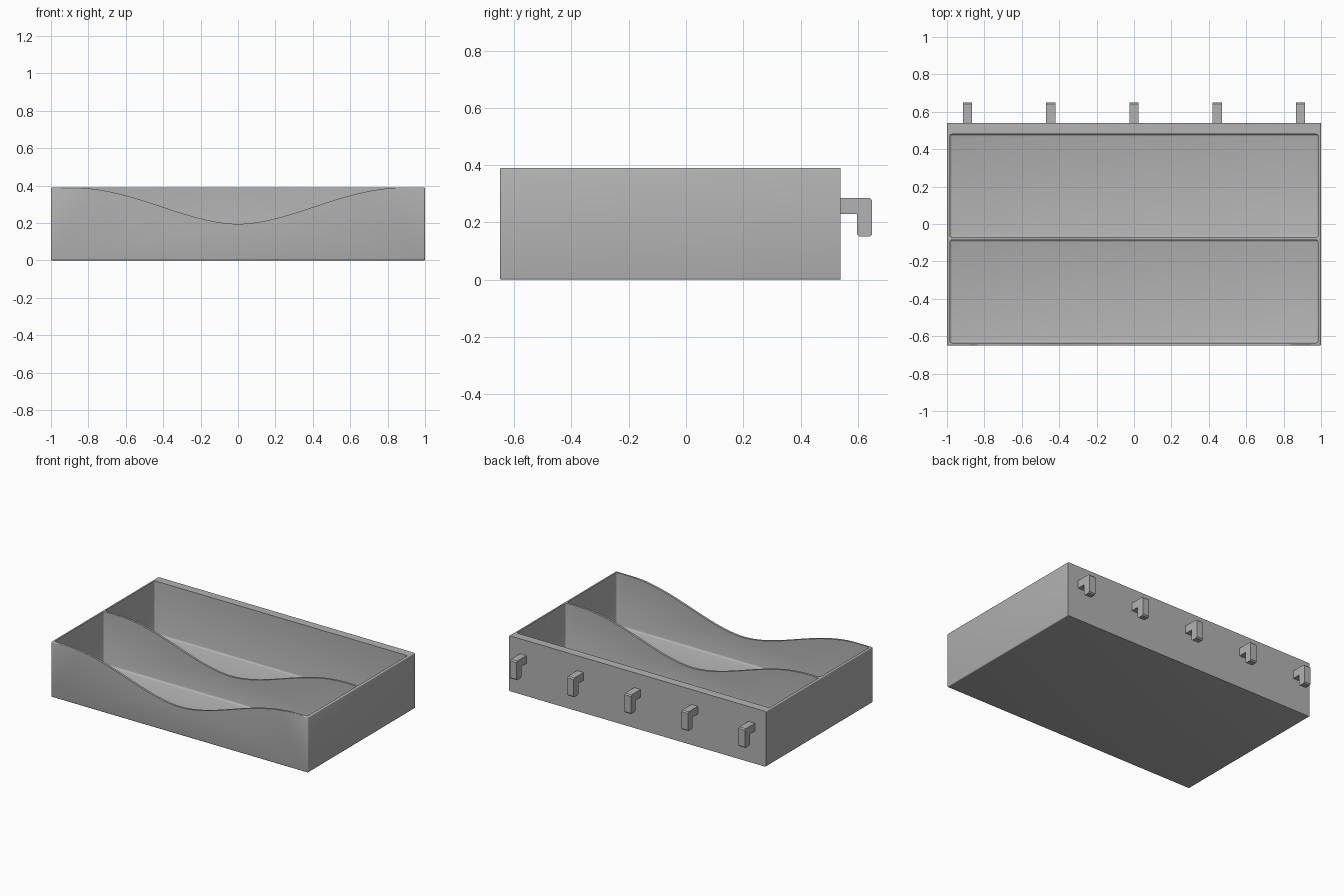
import bpy, bmesh, math
from mathutils import Vector

cube = bpy.data.objects.get("Cube")
if cube:
    bpy.data.objects.remove(cube)

grey = bpy.data.materials.new("light grey plastic")
grey.use_nodes = True
grey.diffuse_color = (0.45, 0.45, 0.45, 1)
grey.node_tree.nodes["Principled BSDF"].inputs["Base Color"].default_value = grey.diffuse_color

HEIGHT, WALL = 0.39, 0.015
FRONT, BACK = -0.65, 0.54


def finish(bm, name):
    bmesh.ops.recalc_face_normals(bm, faces=bm.faces)
    mesh = bpy.data.meshes.new(name)
    bm.to_mesh(mesh)
    bm.free()
    mesh.materials.append(grey)
    obj = bpy.data.objects.new(name, mesh)
    bpy.context.collection.objects.link(obj)
    return obj


def box(name, low, high, radius, keep):
    """Box whose edges accepted by keep(midpoint, direction) are rounded."""
    low, high = Vector(low), Vector(high)
    bm = bmesh.new()
    bmesh.ops.create_cube(bm, size=1)
    for v in bm.verts:
        v.co = (low + high) / 2 + v.co * (high - low)
    edges = [e for e in bm.edges
             if keep((e.verts[0].co + e.verts[1].co) / 2,
                     (e.verts[1].co - e.verts[0].co).normalized())]
    bmesh.ops.bevel(bm, geom=edges, offset=radius, segments=3, profile=0.5, affect='EDGES')
    return finish(bm, name)


def prism(name, outline, axis, start, end):
    """Extrude a list of 3D points along an axis."""
    bm = bmesh.new()
    axis = Vector(axis)
    face = bm.faces.new([bm.verts.new(Vector(p) + axis * start) for p in outline])
    moved = bmesh.ops.extrude_face_region(bm, geom=[face])["geom"]
    bmesh.ops.translate(bm, vec=axis * (end - start),
                        verts=[g for g in moved if isinstance(g, bmesh.types.BMVert)])
    return finish(bm, name)


def carve(target, cutter):
    cutter.hide_render = True
    mod = target.modifiers.new("carve", 'BOOLEAN')
    mod.operation, mod.solver, mod.object = 'DIFFERENCE', 'EXACT', cutter
    bpy.context.view_layer.objects.active = target
    bpy.ops.object.modifier_apply(modifier=mod.name)
    bpy.data.objects.remove(cutter)


def smooth(obj):
    bpy.ops.object.select_all(action='DESELECT')
    obj.select_set(True)
    bpy.context.view_layer.objects.active = obj
    bpy.ops.object.shade_smooth_by_angle(angle=math.radians(35))


# Tray body, square only around its flat back
tray = box("tray_body", (-1, FRONT, 0), (1, BACK, HEIGHT), 0.006,
           lambda mid, way: mid.y < BACK - 0.01)

# Two compartments with softened corners and floor edges
for y0, y1 in ((FRONT + WALL, -0.085), (-0.07, 0.48)):
    carve(tray, box("compartment_cutter", (-1 + WALL, y0, WALL), (1 - WALL, y1, 0.6), 0.012,
                    lambda mid, way: mid.z < 0.5))

# Wavy dip through the front wall and the divider
REACH, STEPS = 0.9, 64
curve = []
for i in range(STEPS + 1):
    x = REACH * (2 * i / STEPS - 1)
    swing = math.cos(math.pi * (abs(x) / REACH) ** 0.92)
    curve.append((x, 0, HEIGHT * (0.75 - 0.25 * swing)))
curve += [(REACH, 0, 0.6), (-REACH, 0, 0.6)]
carve(tray, prism("dip_cutter", curve, (0, 1, 0), -0.8, 0.1))
smooth(tray)

# Row of hooks along the back
profile = [(0, BACK - 0.005, 0.285), (0, 0.642, 0.285), (0, 0.65, 0.277),
           (0, 0.65, 0.158), (0, 0.642, 0.15), (0, 0.605, 0.15),
           (0, 0.597, 0.158), (0, 0.597, 0.23), (0, BACK - 0.005, 0.23)]
for i in range(5):
    x = 0.445 * (i - 2)
    smooth(prism(f"back_hook_{i + 1}", profile, (1, 0, 0), x - 0.025, x + 0.025))
